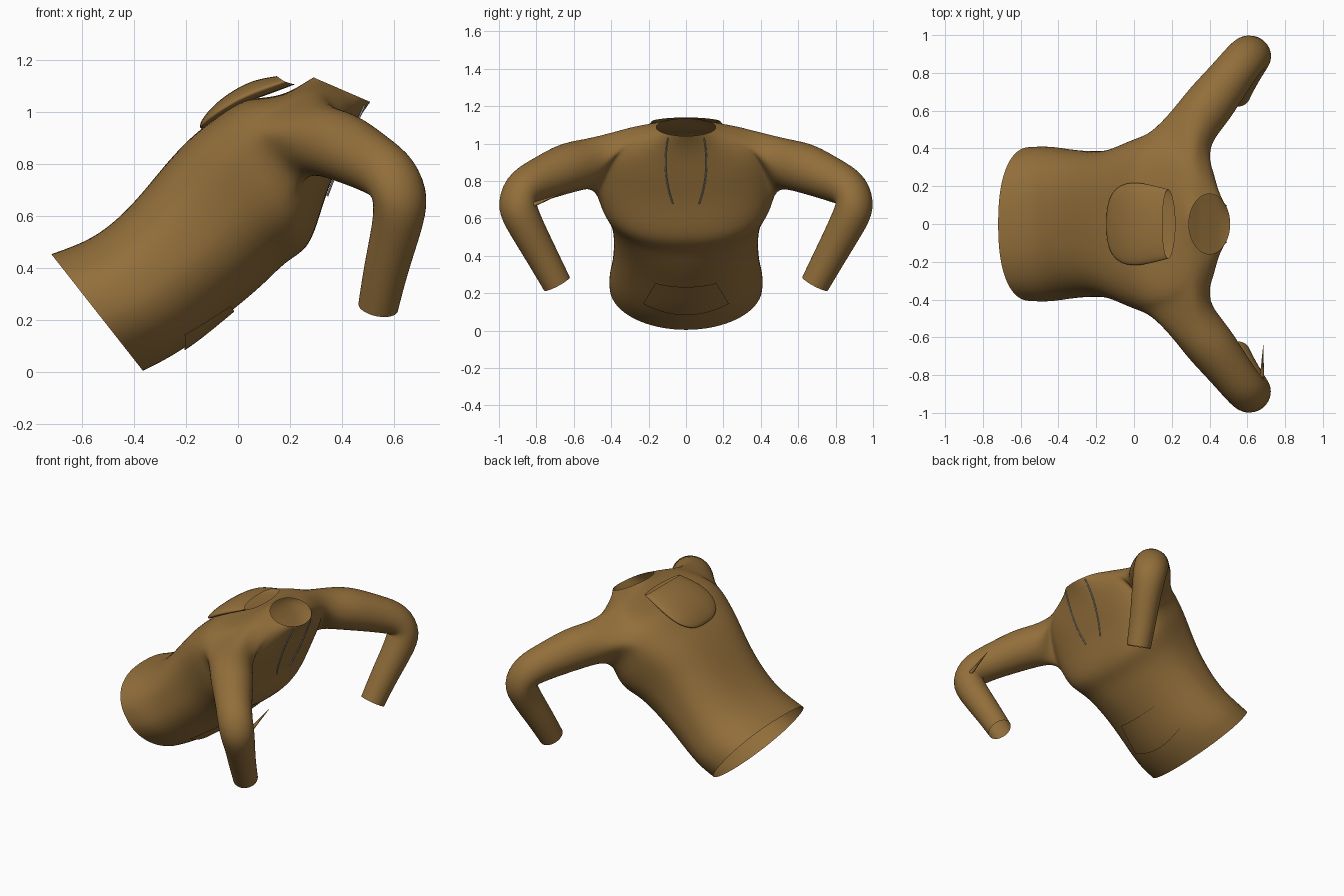
import bpy, bmesh
from math import cos, sin, pi, copysign
from mathutils import Vector
from mathutils.bvhtree import BVHTree

cube = bpy.data.objects.get("Cube")
if cube:
    bpy.data.objects.remove(cube)


def material(name, rgb):
    m = bpy.data.materials.new(name)
    m.use_nodes = True
    m.diffuse_color = (*rgb, 1)
    m.node_tree.nodes["Principled BSDF"].inputs["Base Color"].default_value = (*rgb, 1)
    return m


BROWN = material("brown cloth", (0.29, 0.158, 0.043))
GREY = material("grey cord", (0.34, 0.34, 0.35))


def finish(bm, name, subdiv=0):
    bmesh.ops.recalc_face_normals(bm, faces=bm.faces[:])
    mesh = bpy.data.meshes.new(name)
    bm.to_mesh(mesh)
    bm.free()
    mesh.shade_smooth()
    mesh.materials.append(BROWN)
    obj = bpy.data.objects.new(name, mesh)
    bpy.context.collection.objects.link(obj)
    if subdiv:
        mod = obj.modifiers.new("smooth", "SUBSURF")
        mod.levels = mod.render_levels = subdiv
    return obj


def bridge(bm, a, b):
    n = len(a)
    for k in range(n):
        bm.faces.new((a[k], a[(k + 1) % n], b[(k + 1) % n], b[k]))


def section_rings(bm, stations, n):
    """Back x, z, front x, z, half width, side lift, back and front roundness."""
    rings = []
    for xb, zb, xf, zf, w, lift, round_back, round_front in stations:
        back, front = Vector((xb, 0, zb)), Vector((xf, 0, zf))
        mid, half = (back + front) / 2, (back - front) / 2
        ring = []
        for k in range(n):
            c, s = cos(2 * pi * k / n), sin(2 * pi * k / n)
            power = round_back if c > 0 else round_front
            p = mid + half * copysign(abs(c) ** power, c)
            p.y = w * copysign(abs(s) ** power, s)
            p += Vector((.8, 0, 1)) * lift * s * s
            ring.append(bm.verts.new(p))
        rings.append(ring)
    return rings


# Body, from hem to collar
BODY = [
    (-.72, .455, -.365, .003, .41, 0, .85, 1),
    (-.62, .49, -.27, .05, .415, 0, .85, 1),
    (-.52, .54, -.16, .12, .395, 0, .8, 1),
    (-.40, .65, -.03, .23, .385, 0, .75, 1),
    (-.29, .79, .10, .335, .39, 0, .7, .95),
    (-.19, .90, .187, .43, .425, 0, .65, .85),
    (-.10, .97, .273, .47, .465, 0, .62, .8),
    (0, 1.045, .315, .60, .49, 0, .62, .78),
    (.07, 1.055, .345, .70, .47, .03, .65, .74),
    (.14, 1.06, .385, .79, .43, .055, .7, .74),
    (.20, 1.08, .42, .88, .37, .055, .74, .74),
    (.25, 1.11, .46, .97, .23, .035, .85, .85),
    (.29, 1.135, .51, 1.04, .16, 0, 1, 1),
]
# Sleeve centre line and radius, from shoulder to cuff
SLEEVE = [
    (.315, .53, .892, .135), (.40, .635, .872, .14), (.505, .77, .812, .12),
    (.595, .887, .757, .113), (.632, .91, .665, .112), (.612, .855, .555, .098),
    (.57, .77, .40, .088), (.54, .69, .25, .08),
]
SIDES, LOW, HIGH, REACH = 32, 7, 10, 2

bm = bmesh.new()
rings = section_rings(bm, BODY, SIDES)
centres = {1: SIDES // 4, -1: 3 * SIDES // 4}
for i in range(len(rings) - 1):
    for k in range(SIDES):
        in_hole = any(-REACH <= k - c < REACH for c in centres.values())
        if in_hole and LOW <= i < HIGH:
            continue
        m = (k + 1) % SIDES
        bm.faces.new((rings[i][k], rings[i][m], rings[i + 1][m], rings[i + 1][k]))

# Sleeves grow from the armholes
for side, c in centres.items():
    lo, hi = c - REACH, c + REACH
    hole = [rings[i][lo] for i in range(LOW, HIGH)]
    hole += [rings[HIGH][k] for k in range(lo, hi)]
    hole += [rings[i][hi] for i in range(HIGH, LOW, -1)]
    hole += [rings[LOW][k] for k in range(hi, lo, -1)]
    n = len(hole)
    path = [Vector((x, side * y, z)) for x, y, z, r in SLEEVE]
    u = hole[0].co - path[0]
    previous, turn = hole, None
    for i, p in enumerate(path):
        t = (path[min(i + 1, len(path) - 1)] - path[max(i - 1, 0)]).normalized()
        u = (u - t * u.dot(t)).normalized()
        v = t.cross(u)
        if turn is None:
            turn = copysign(1, (hole[n // 4].co - p).dot(v))
        r = SLEEVE[i][3]
        ring = []
        for k in range(n):
            a = 2 * pi * k / n
            ring.append(bm.verts.new(p + r * (u * cos(a) + v * sin(a) * turn)))
        bridge(bm, previous, ring)
        previous = ring

bmesh.ops.delete(bm, geom=[v for v in bm.verts if not v.link_faces], context="VERTS")
body = finish(bm, "sweater_body", 2)

# Hood lying on the back, open towards the neck
HOOD = [
    (.15, 1.14, .22, 1.108, .185, -.005, 1, 1),
    (.07, 1.128, .11, 1.066, .212, -.012, .9, .9),
    (0, 1.097, .03, 1.04, .225, -.018, .9, .9),
    (-.07, 1.05, -.05, .995, .21, -.018, .9, .9),
    (-.12, 1.0, -.11, .955, .16, -.01, .9, .9),
    (-.15, .955, -.145, .93, .08, 0, .9, .9),
]
bm = bmesh.new()
rings = section_rings(bm, HOOD, 24)
for a, b in zip(rings, rings[1:]):
    bridge(bm, a, b)
bm.faces.new(rings[-1])
finish(bm, "hood", 2)

# Points laid on the front of the body
bpy.context.view_layer.update()
surface = BVHTree.FromObject(body, bpy.context.evaluated_depsgraph_get())


def on_front(y, z, gap):
    hit, normal, _, _ = surface.ray_cast(Vector((2, y, z)), Vector((-1, 0, 0)))
    if hit is None:
        return None
    return hit + normal * copysign(gap, normal.x)


# Front pocket
bm = bmesh.new()
COLS, ROWS = 20, 10
grid = []
for j in range(ROWS + 1):
    f = j / ROWS
    row = []
    for i in range(COLS + 1):
        s = 2 * i / COLS - 1
        y = s * (.225 - .065 * f)
        low, high = .09 + .06 * s * s, .24 + .02 * s * s
        z = low + (high - low) * f
        row.append(bm.verts.new(on_front(y, z, .009) or Vector((-.1, y, z))))
    grid.append(row)
for a, b in zip(grid, grid[1:]):
    for i in range(COLS):
        bm.faces.new((a[i], a[i + 1], b[i + 1], b[i]))
finish(bm, "front_pocket")

# Drawstrings
for side, label in ((1, "left"), (-1, "right")):
    points = []
    for k in range(25):
        f = k / 24
        y = .095 + .075 * f - .1 * f * f
        p = on_front(side * y, 1.03 - .35 * f, .006)
        if p:
            points.append(p)
    curve = bpy.data.curves.new(label + "_drawstring", "CURVE")
    curve.dimensions = "3D"
    curve.bevel_depth = .004
    curve.bevel_resolution = 1
    curve.use_fill_caps = True
    spline = curve.splines.new("POLY")
    spline.points.add(len(points) - 1)
    for q, p in zip(spline.points, points):
        q.co = (*p, 1)
    curve.materials.append(GREY)
    bpy.context.collection.objects.link(
        bpy.data.objects.new(label + "_drawstring", curve))

# Pointed fold at the right elbow
bm = bmesh.new()
start, tip = Vector((.675, -.85, .66)), Vector((.685, -.64, .745))
bmesh.ops.create_cone(bm, segments=6, radius1=.015, radius2=.001,
                      depth=(tip - start).length)
turn = (tip - start).to_track_quat("Z", "Y")
for v in bm.verts:
    v.co = turn @ v.co + (start + tip) / 2
finish(bm, "elbow_fold")
